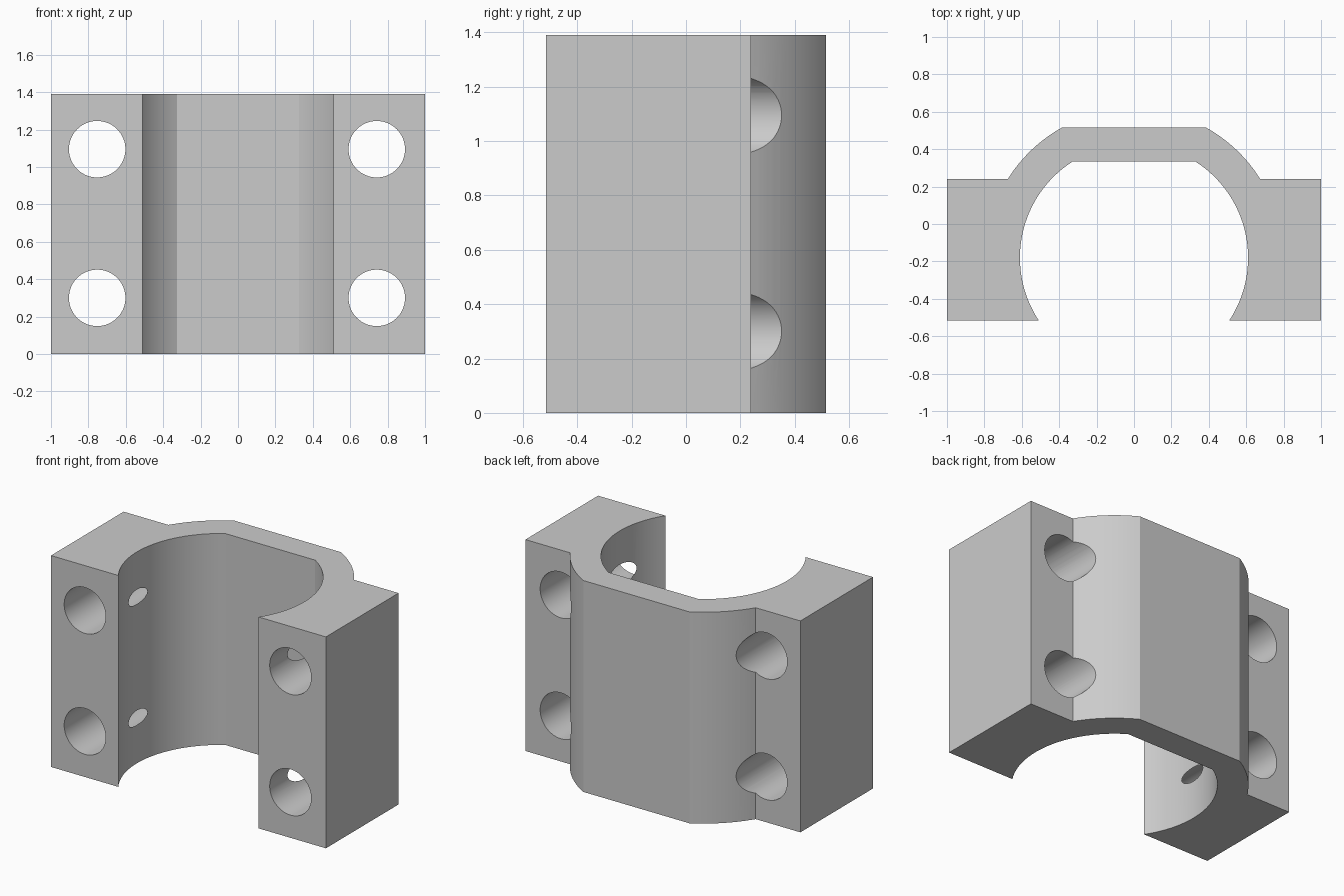
import bpy, bmesh
from math import radians, asin, sin, cos, pi

if "Cube" in bpy.data.objects:
    bpy.data.objects.remove(bpy.data.objects["Cube"], do_unlink=True)

HEIGHT = 1.39
DEPTH = 0.515        # half depth
SHOULDER = 0.24      # back face of the side blocks
CROWN = 0.335        # flat inside the back wall
BORE, SHELL, AXIS_Y = 0.61, 0.795, -0.18

grey = bpy.data.materials.new("light_grey")
grey.use_nodes = True
colour = (0.6, 0.6, 0.6, 1)
grey.diffuse_color = colour
grey.node_tree.nodes["Principled BSDF"].inputs["Base Color"].default_value = colour


def arc(radius, y_start, y_end, steps):
    """Points on the +x side of a circle about the bore axis."""
    a = asin((y_start - AXIS_Y) / radius)
    b = asin((y_end - AXIS_Y) / radius)
    angles = [a + (b - a) * i / steps for i in range(steps + 1)]
    return [(radius * cos(t), AXIS_Y + radius * sin(t)) for t in angles]


# Clamp body: half profile from the inner crown round to the outer crown, mirrored
half = arc(BORE, CROWN, -DEPTH, 32)
half += [(1, -DEPTH), (1, SHOULDER)]
half += arc(SHELL, SHOULDER, DEPTH, 12)
profile = half + [(-x, y) for x, y in reversed(half)]

bm = bmesh.new()
base = bm.faces.new([bm.verts.new((x, y, 0)) for x, y in profile])
top = bmesh.ops.extrude_face_region(bm, geom=[base])["geom"]
bmesh.ops.translate(bm, vec=(0, 0, HEIGHT),
                    verts=[v for v in top if isinstance(v, bmesh.types.BMVert)])
bmesh.ops.recalc_face_normals(bm, faces=bm.faces)
mesh = bpy.data.meshes.new("clamp_body")
bm.to_mesh(mesh)
bm.free()
mesh.materials.append(grey)
body = bpy.data.objects.new("clamp_body", mesh)
bpy.context.collection.objects.link(body)

# Bolt holes running front to back, two in each side block
for x in (-0.753, 0.742):
    for z in (0.3, 1.095):
        bpy.ops.mesh.primitive_cylinder_add(vertices=64, radius=0.151, depth=2,
                                            location=(x, 0, z), rotation=(pi / 2, 0, 0))
        cutter = bpy.context.object
        cutter.name = "bolt_hole_cutter"
        cutter.hide_render = True
        cutter.data.materials.append(grey)
        cut = body.modifiers.new("bolt_hole", "BOOLEAN")
        cut.operation = "DIFFERENCE"
        cut.solver = "EXACT"
        cut.object = cutter
        bpy.ops.object.select_all(action="DESELECT")
        bpy.context.view_layer.objects.active = body
        body.select_set(True)
        bpy.ops.object.modifier_apply(modifier=cut.name)
        bpy.data.objects.remove(cutter, do_unlink=True)

bpy.ops.object.shade_smooth_by_angle(angle=radians(25))
